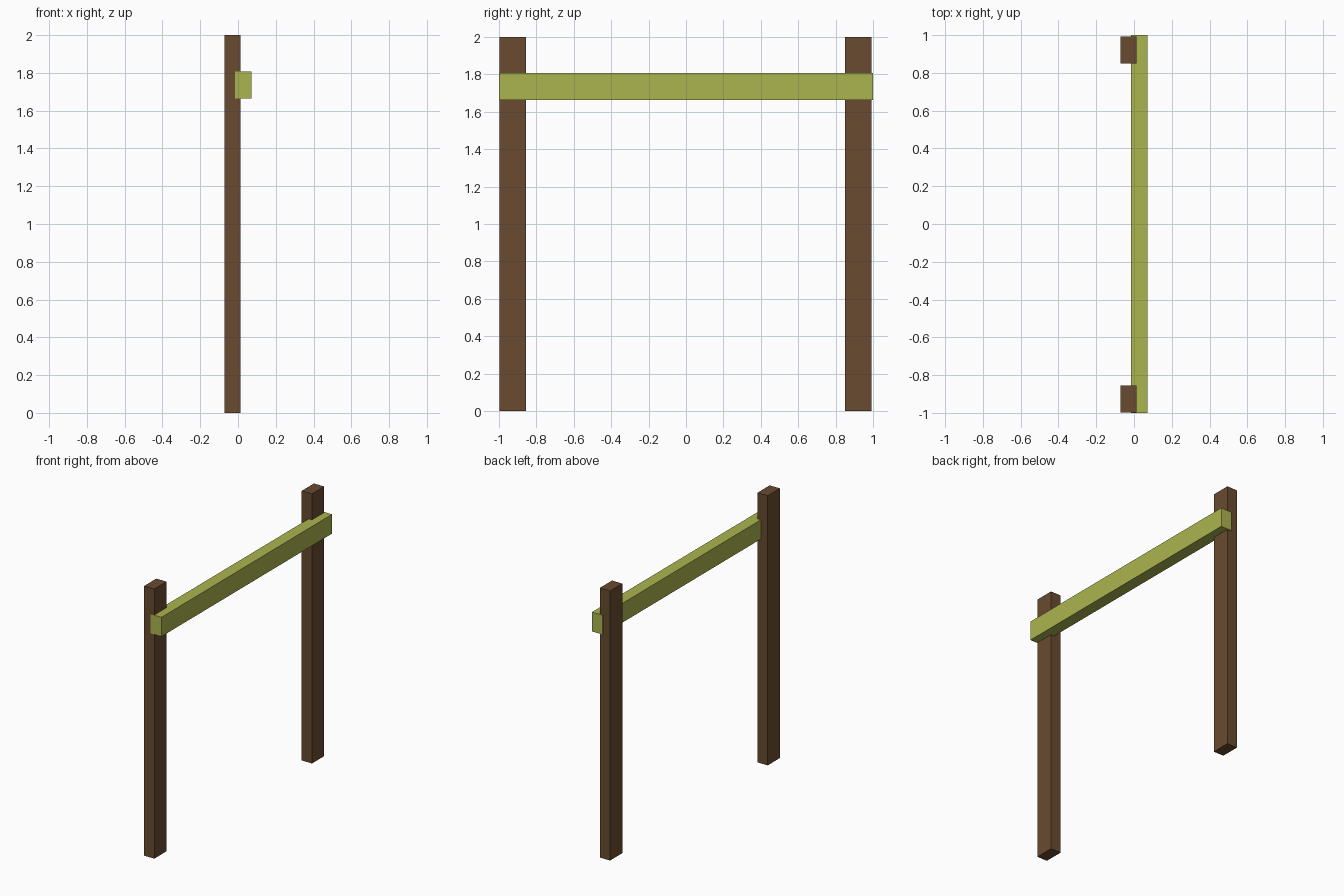
import bpy

if "Cube" in bpy.data.objects:
    bpy.data.objects.remove(bpy.data.objects["Cube"])


def material(name, color):
    mat = bpy.data.materials.new(name)
    mat.diffuse_color = color
    mat.use_nodes = True
    mat.node_tree.nodes["Principled BSDF"].inputs["Base Color"].default_value = mat.diffuse_color
    return mat


def box(name, lo, hi, mat):
    """Axis-aligned box between two corners."""
    centre = [(a + b) / 2 for a, b in zip(lo, hi)]
    bpy.ops.mesh.primitive_cube_add(size=1, location=centre)
    obj = bpy.context.object
    obj.name = name
    obj.scale = [b - a for a, b in zip(lo, hi)]
    bpy.ops.object.transform_apply(location=False, rotation=False, scale=True)
    obj.data.materials.append(mat)
    return obj


brown = material("dark_wood", (0.14, 0.07, 0.03, 1))
green = material("green_wood", (0.41, 0.46, 0.08, 1))

# Two upright posts, their outer faces just inside the beam ends
for name, y0 in (("front_post", -0.998), ("back_post", 0.85)):
    box(name, (-0.072, y0, 0), (0.012, y0 + 0.143, 2), brown)

# Cross beam let into the side of both posts
box("cross_beam", (-0.016, -1, 1.664), (0.072, 1, 1.807), green)
